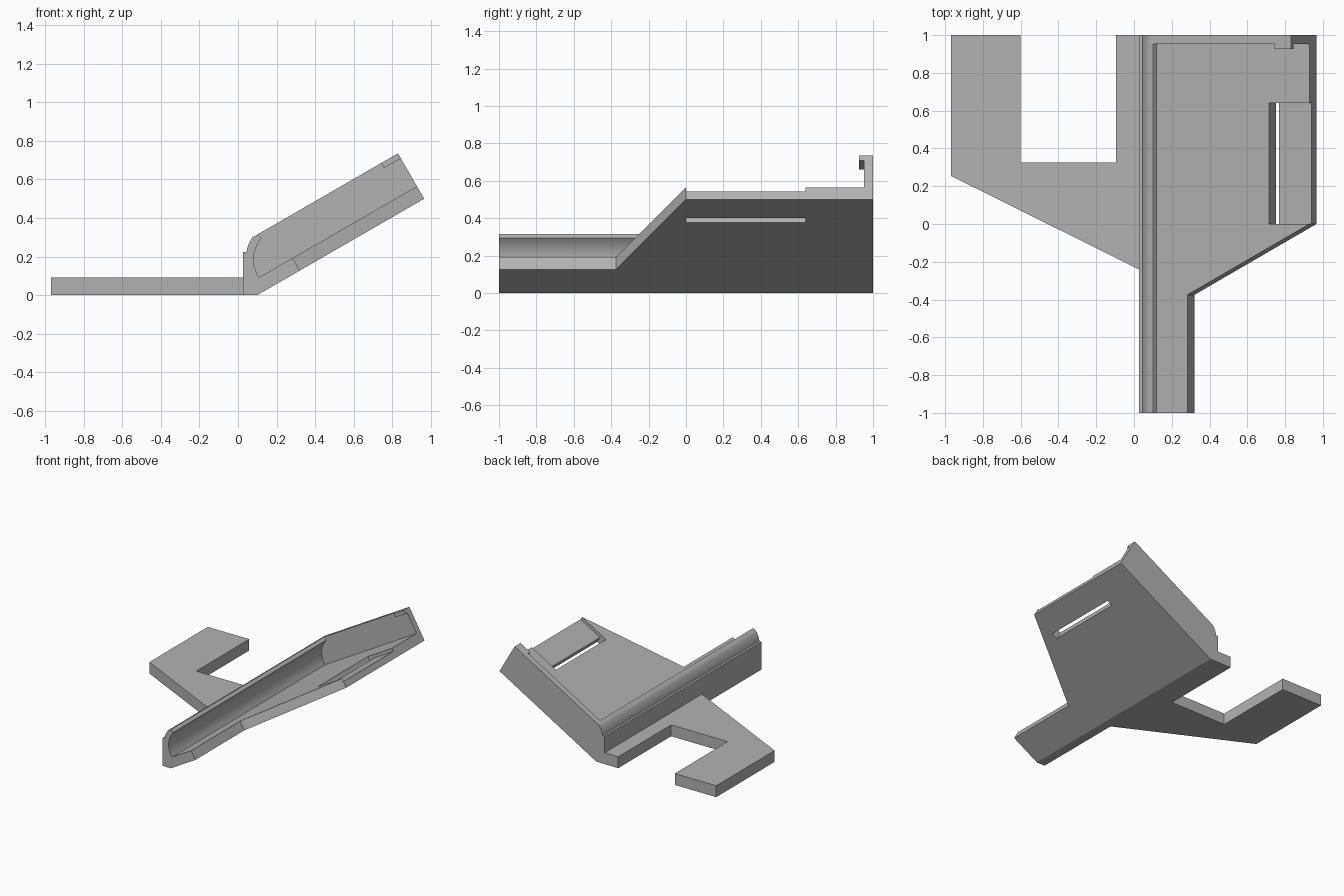
import bpy, bmesh, math
from mathutils import Matrix, Vector

cube = bpy.data.objects.get("Cube")
if cube:
    bpy.data.objects.remove(cube, do_unlink=True)

grey = bpy.data.materials.new("plain grey")
grey.use_nodes = True
COLOUR = (0.45, 0.45, 0.45, 1)
grey.diffuse_color = COLOUR
grey.node_tree.nodes["Principled BSDF"].inputs["Base Color"].default_value = COLOUR

# Frame of the sloping tray: u runs up the slope, w stands off it
TILT = Matrix.Translation((0.10, 0, 0)) @ Matrix.Rotation(math.radians(-30), 4, 'Y')
FLOOR, RIM, NARROW = 0.075, 0.272, 0.254


def tilt(u, w):
    p = TILT @ Vector((u, 0, w))
    return (p.x, p.z)


def prism(name, outline, low, high, axis, matrix=None):
    """Extrude a 2D outline along y or z between two levels."""
    bm = bmesh.new()
    put = (lambda a, b: (a, low, b)) if axis == 'y' else (lambda a, b: (a, b, low))
    face = bm.faces.new([bm.verts.new(put(*p)) for p in outline])
    new = bmesh.ops.extrude_face_region(bm, geom=[face])["geom"]
    shift = (0, high - low, 0) if axis == 'y' else (0, 0, high - low)
    bmesh.ops.translate(bm, vec=shift, verts=[g for g in new if isinstance(g, bmesh.types.BMVert)])
    if matrix:
        bm.transform(matrix)
    bmesh.ops.recalc_face_normals(bm, faces=bm.faces)
    mesh = bpy.data.meshes.new(name)
    bm.to_mesh(mesh)
    bm.free()
    mesh.materials.append(grey)
    obj = bpy.data.objects.new(name, mesh)
    bpy.context.collection.objects.link(obj)
    return obj


def box(u0, u1, y0, y1):
    return [(u0, y0), (u1, y0), (u1, y1), (u0, y1)]


def bow(start, end, bulge, steps):
    """Curve between two points, bowed to the left of its direction."""
    a, b = Vector(start), Vector(end)
    side = Vector((a.y - b.y, b.x - a.x)).normalized()
    return [tuple(a.lerp(b, i / steps) + side * bulge * 4 * (i / steps) * (1 - i / steps))
            for i in range(steps + 1)]


def cut(target, cutter):
    cutter.hide_render = True
    mod = target.modifiers.new("cut", 'BOOLEAN')
    mod.operation, mod.solver, mod.object = 'DIFFERENCE', 'EXACT', cutter
    bpy.context.view_layer.objects.active = target
    bpy.ops.object.modifier_apply(modifier=mod.name)
    bpy.data.objects.remove(cutter, do_unlink=True)


# Flat forked foot plate
prism("foot_plate", [(-0.97, 1), (-0.97, 0.255), (0.026, -0.24), (0.026, 1),
                     (-0.095, 1), (-0.095, 0.325), (-0.6, 0.325), (-0.6, 1)], 0, 0.092, 'z')

# Long spine with curled lip and the narrow strip of tray floor
profile = [(0.026, 0), (0.10, 0), tilt(NARROW, 0), tilt(NARROW, FLOOR)]
profile += bow(tilt(0.054, FLOOR), (0.122, 0.295), 0.035, 14)
profile += [tilt(0.158, RIM)]
profile += bow(tilt(0.128, RIM), (0.044, 0.225), -0.005, 6)
profile += [(0.026, 0.225)]
spine = prism("spine_with_lip", profile, -1, 1, 'y')
bpy.ops.object.select_all(action='DESELECT')
spine.select_set(True)
bpy.context.view_layer.objects.active = spine
bpy.ops.object.shade_smooth_by_angle(angle=math.radians(30))
spine.select_set(False)

# Wide tray floor with a recess at its edge and a through slot
floor = prism("tray_floor", [(NARROW, -0.375), (1, 0), (1, 1), (NARROW, 1)], 0, FLOOR, 'z', TILT)
cut(floor, prism("recess_cutter", box(0.78, 1.1, 0.001, 0.64), 0.05, 0.2, 'z', TILT))
cut(floor, prism("slot_cutter", box(0.752, 0.80, 0.001, 0.64), -0.1, 0.2, 'z', TILT))

# Back wall and its small retaining tab
prism("back_wall", [tilt(1, FLOOR), tilt(1, RIM), tilt(0.14, RIM), (0.06, 0.2),
                    tilt(0.03, 0.07)], 0.952, 1, 'y')
prism("retaining_tab", box(0.90, 1, 0.926, 0.952), 0.242, RIM, 'z', TILT)
